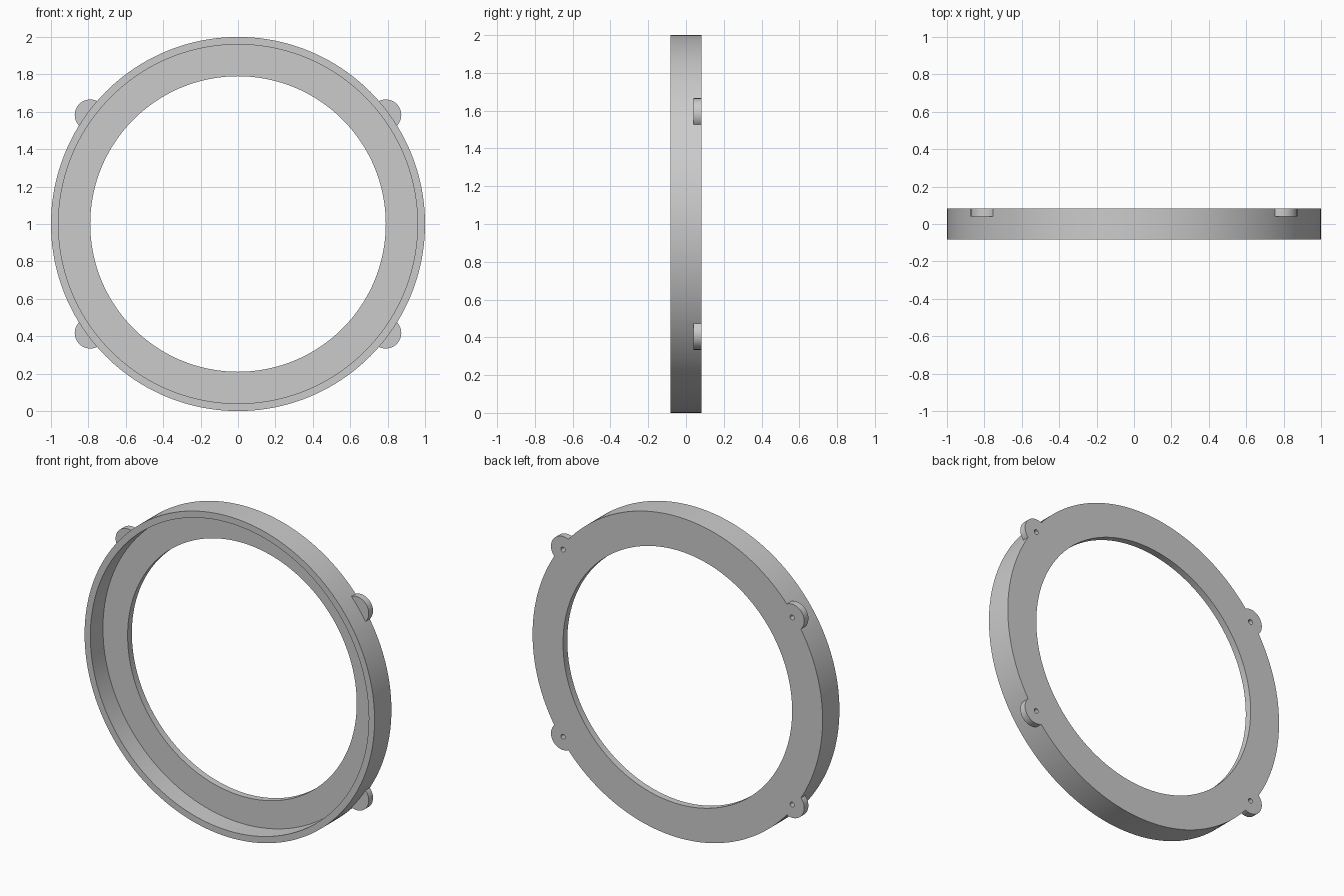
import bpy, bmesh, math
from mathutils import Vector

if "Cube" in bpy.data.objects:
    bpy.data.objects.remove(bpy.data.objects["Cube"])

BACK, FRONT, FLANGE = 0.083, -0.083, 0.041


def cylinder(name, x, z, r, y0, y1, seg):
    bpy.ops.mesh.primitive_cylinder_add(vertices=seg, radius=r, depth=y1 - y0,
                                        location=(x, (y0 + y1) / 2, z),
                                        rotation=(math.pi / 2, 0, 0))
    ob = bpy.context.object
    ob.name = name
    return ob


def boolean(target, tool, op):
    m = target.modifiers.new(op.lower(), 'BOOLEAN')
    m.operation, m.solver, m.object = op, 'EXACT', tool
    bpy.context.view_layer.objects.active = target
    bpy.ops.object.modifier_apply(modifier=m.name)
    bpy.data.objects.remove(tool)


# Ring: L-shaped section (outer wall plus back flange) revolved about y
profile = [(1.0, FRONT), (1.0, BACK), (0.79, BACK), (0.79, FLANGE),
           (0.96, FLANGE), (0.96, FRONT)]
N = 160
bm = bmesh.new()
rings = []
for i in range(N):
    a = 2 * math.pi * i / N
    rings.append([bm.verts.new((r * math.cos(a), y, 1 + r * math.sin(a)))
                  for r, y in profile])
for i in range(N):
    p, q = rings[i], rings[(i + 1) % N]
    for j in range(len(profile)):
        k = (j + 1) % len(profile)
        bm.faces.new((p[j], p[k], q[k], q[j]))
bmesh.ops.recalc_face_normals(bm, faces=bm.faces)
mesh = bpy.data.meshes.new("mounting_ring")
bm.to_mesh(mesh)
bm.free()
ring = bpy.data.objects.new("mounting_ring", mesh)
bpy.context.collection.objects.link(ring)

# Four round lugs with screw holes entering from the back
spots = [(sx * 0.79, 1 + sz * 0.583) for sx in (-1, 1) for sz in (-1, 1)]
for x, z in spots:
    boolean(ring, cylinder("lug", x, z, 0.083, FLANGE, BACK, 48), 'UNION')
for x, z in spots:
    boolean(ring, cylinder("screw_hole", x, z, 0.015, 0.0, BACK + 0.05, 20), 'DIFFERENCE')

# Smooth curved walls, sharp rims
bpy.ops.object.select_all(action='DESELECT')
ring.select_set(True)
bpy.context.view_layer.objects.active = ring
bpy.ops.object.shade_smooth_by_angle(angle=math.radians(30))
